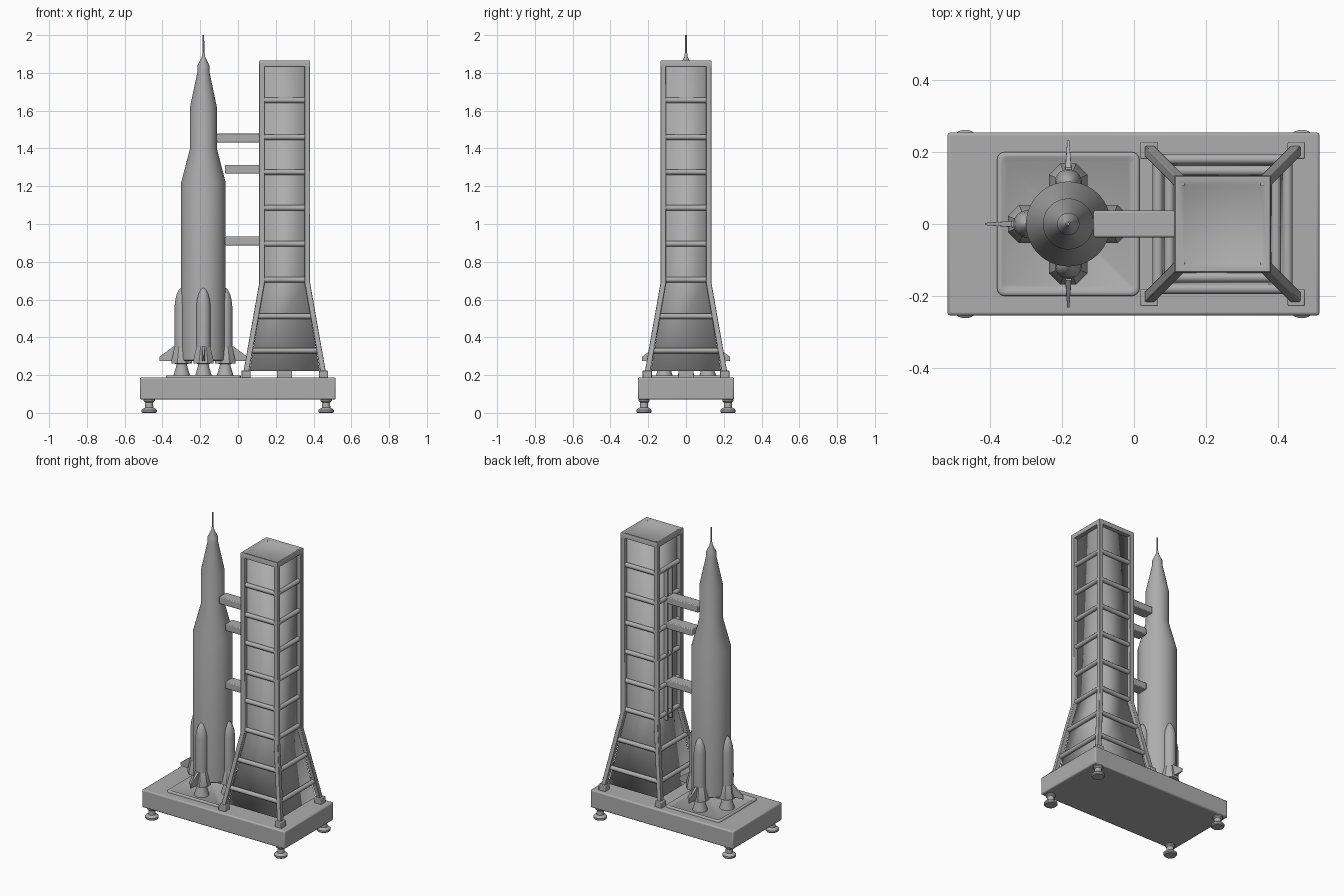
import bpy, bmesh, math
from mathutils import Vector, Matrix

if "Cube" in bpy.data.objects:
    bpy.data.objects.remove(bpy.data.objects["Cube"])

grey = bpy.data.materials.new("light_grey")
grey.diffuse_color = (0.42, 0.42, 0.42, 1)
grey.use_nodes = True
grey.node_tree.nodes["Principled BSDF"].inputs["Base Color"].default_value = grey.diffuse_color

RX = -0.183   # rocket axis
TX = 0.247    # tower axis


def finish(bm, name, angle=35, bevel=0.0, segments=2):
    bmesh.ops.recalc_face_normals(bm, faces=bm.faces)
    me = bpy.data.meshes.new(name)
    bm.to_mesh(me)
    bm.free()
    ob = bpy.data.objects.new(name, me)
    bpy.context.collection.objects.link(ob)
    me.materials.append(grey)
    if bevel:
        mod = ob.modifiers.new("soft_edges", 'BEVEL')
        mod.width, mod.segments = bevel, segments
    bpy.ops.object.select_all(action='DESELECT')
    ob.select_set(True)
    bpy.context.view_layer.objects.active = ob
    bpy.ops.object.shade_smooth_by_angle(angle=math.radians(angle))
    return ob


def box(name, lo, hi, bevel=0.0, segments=2):
    bm = bmesh.new()
    lo, hi = Vector(lo), Vector(hi)
    bmesh.ops.create_cube(bm, size=1, matrix=Matrix.Translation((lo + hi) / 2) @
                          Matrix.Diagonal((*(hi - lo), 1)))
    return finish(bm, name, 35, bevel, segments)


def loft(bm, rings):
    """Skin closed rings of equal length and cap both ends."""
    vs = [[bm.verts.new(p) for p in r] for r in rings]
    n = len(vs[0])
    for a, b in zip(vs, vs[1:]):
        for i in range(n):
            j = (i + 1) % n
            bm.faces.new((a[i], a[j], b[j], b[i]))
    bm.faces.new(vs[0][::-1])
    bm.faces.new(vs[-1])


def lathe(name, x, y, profile, n=32, angle=35):
    bm = bmesh.new()
    loft(bm, [[(x + r * math.cos(2 * math.pi * (i + .5) / n),
                y + r * math.sin(2 * math.pi * (i + .5) / n), z) for i in range(n)]
              for r, z in profile])
    return finish(bm, name, angle)


def square(h, z, cx=TX, cy=0, w=None):
    w = w or h
    return [(cx - h, cy - w, z), (cx + h, cy - w, z), (cx + h, cy + w, z), (cx - h, cy + w, z)]


# Platform and its four levelling feet
box("platform", (-0.52, -0.255, 0.07), (0.517, 0.255, 0.187), 0.008)
for x in (-0.47, 0.467):
    for y in (-0.222, 0.222):
        lathe("platform_foot", x, y, [(0.036, 0), (0.041, 0.006), (0.041, 0.016), (0.034, 0.022),
                                      (0.022, 0.028), (0.021, 0.055), (0.03, 0.063), (0.03, 0.075)], 20)

# Launch pad tray with a raised rim
bm = bmesh.new()


def rounded(hx, hy, r, z):
    pts = []
    for k, (sx, sy) in enumerate([(1, 1), (-1, 1), (-1, -1), (1, -1)]):
        for s in range(5):
            a = math.pi / 2 * (k + s / 4)
            pts.append((RX + sx * (hx - r) + r * math.cos(a), sy * (hy - r) + r * math.sin(a), z))
    return pts


loft(bm, [rounded(0.198, 0.2, 0.02, 0.18), rounded(0.198, 0.2, 0.02, 0.194),
          rounded(0.194, 0.196, 0.018, 0.198), rounded(0.184, 0.186, 0.014, 0.198),
          rounded(0.174, 0.176, 0.01, 0.19)])
finish(bm, "launch_pad", 50)

# Rocket body with nose and needle
lathe("rocket_body", RX, 0, [(0.112, 0.275), (0.118, 0.28), (0.118, 1.22), (0.071, 1.40), (0.071, 1.62),
                             (0.031, 1.81), (0.031, 1.84), (0.009, 1.885), (0.008, 1.90),
                             (0.005, 1.905), (0.004, 2.0)], 48, 30)

# Four boosters, each with a flared skirt, nozzle and fin
for k in range(4):
    a = math.pi / 2 * k
    bx, by = RX + 0.115 * math.cos(a), 0.115 * math.sin(a)
    lathe("booster", bx, by, [(0.038, 0.33), (0.038, 0.565), (0.034, 0.6), (0.026, 0.63),
                              (0.014, 0.653), (0.004, 0.662)], 24)
    lathe("booster_skirt", bx, by, [(0.036, 0.26), (0.058, 0.262), (0.058, 0.278),
                                    (0.041, 0.345), (0.038, 0.352)], 8, 20)
    lathe("booster_nozzle", bx, by, [(0.045, 0.191), (0.043, 0.202), (0.03, 0.245), (0.026, 0.27)], 24)
    bm = bmesh.new()
    outline = [(0.13, 0.275, 0.011), (0.232, 0.275, 0.003), (0.232, 0.298, 0.003),
               (0.158, 0.352, 0.008), (0.13, 0.352, 0.011)]
    loft(bm, [[(RX + r * math.cos(a) - s * t * math.sin(a), r * math.sin(a) + s * t * math.cos(a), z)
               for r, z, t in outline] for s in (-1, 1)])
    finish(bm, "booster_fin", 20)

# Tower: inner tapered walls, smooth all round
bm = bmesh.new()
loft(bm, [square(0.186, 0.222), square(0.107, 0.69), square(0.107, 1.845)])
finish(bm, "tower_walls", 180)
box("tower_pedestal", (TX - 0.04, -0.04, 0.18), (TX + 0.04, 0.04, 0.225))


def post_offset(z):
    """Distance of the post centres from the tower axis at height z."""
    return 0.12 + max(0, 0.69 - z) / 0.47 * 0.083


# Corner posts and their shoes
P = 0.0145
for sx in (-1, 1):
    for sy in (-1, 1):
        bm = bmesh.new()
        loft(bm, [square(P, z, TX + sx * post_offset(z), sy * post_offset(z))
                  for z in (0.2, 0.69, 1.86)])
        finish(bm, "tower_post", 20, 0.003)
        cx, cy = TX + sx * 0.205, sy * 0.205
        box("post_shoe", (cx - 0.024, cy - 0.024, 0.18), (cx + 0.024, cy + 0.024, 0.225), 0.004)

# Rounded cross bars on all four sides
for z in (0.33, 0.512, 0.705, 0.895, 1.085, 1.275, 1.46, 1.655):
    o = post_offset(z)
    for k in range(4):
        bm = bmesh.new()
        bmesh.ops.create_cone(bm, cap_ends=True, segments=12, radius1=0.0145, radius2=0.0145, depth=2 * o,
                              matrix=Matrix.Translation((TX, 0, z)) @ Matrix.Rotation(math.pi / 2 * k, 4, 'Z') @
                              Matrix.Translation((0, o - 0.003, 0)) @ Matrix.Rotation(math.pi / 2, 4, 'Y'))
        finish(bm, "tower_crossbar", 40)

# Tower roof: rim with a shallow dished top
bm = bmesh.new()
loft(bm, [square(0.134, 1.835), square(0.135, 1.862), square(0.132, 1.866),
          square(0.122, 1.866), square(0.108, 1.855)])
finish(bm, "tower_roof", 50)

# Vertical rails facing the rocket
for y in (-0.024, 0.024):
    box("tower_rail", (0.113, y - 0.007, 0.66), (0.142, y + 0.007, 1.66), 0.003)

# Service arms
for z, x0 in ((1.455, -0.113), (1.29, -0.068), (0.91, -0.068)):
    box("service_arm", (x0, -0.037, z - 0.023), (0.115, 0.037, z + 0.023), 0.005)
